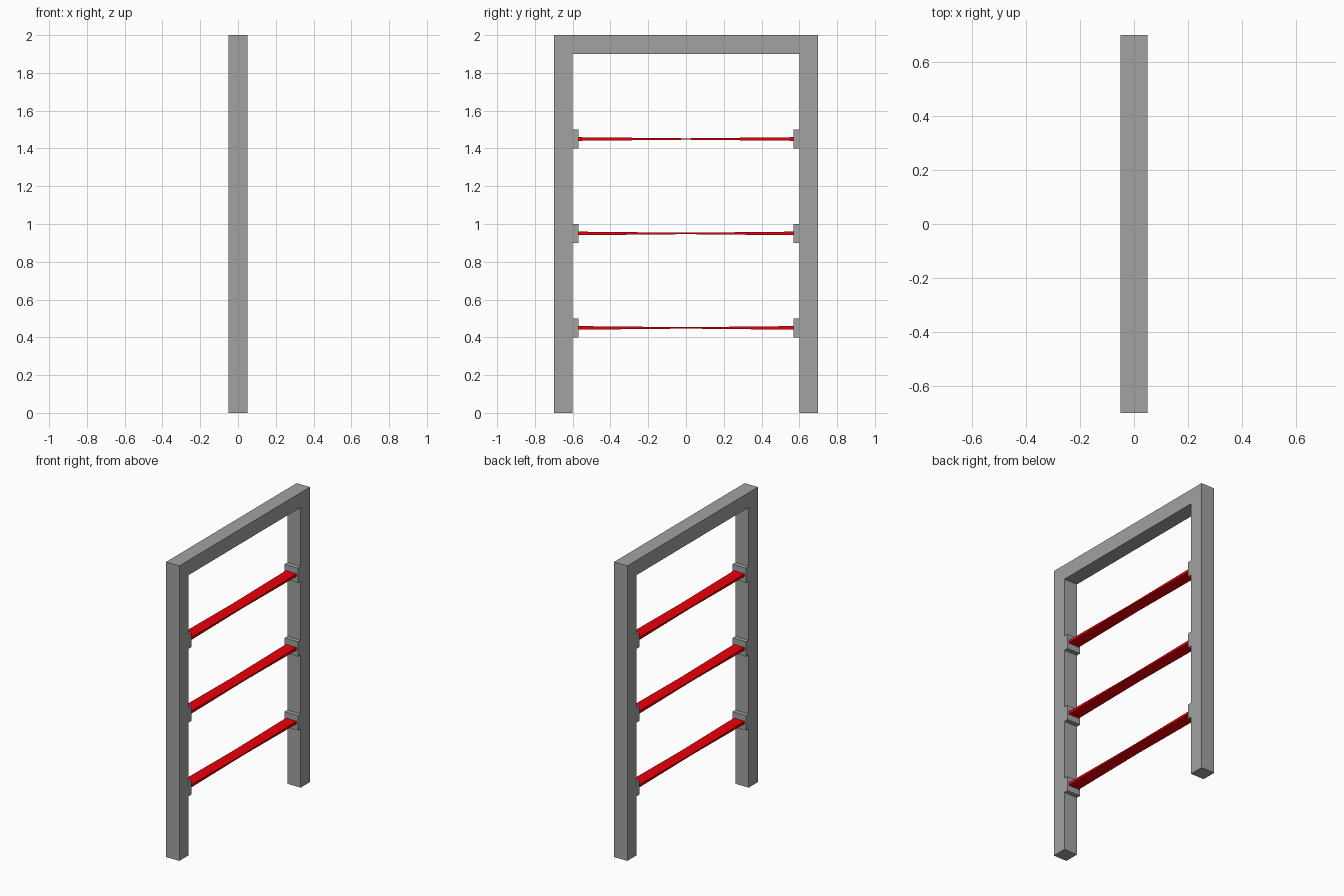
import bpy, bmesh

if "Cube" in bpy.data.objects:
    bpy.data.objects.remove(bpy.data.objects["Cube"])

def material(name, color):
    m = bpy.data.materials.new(name)
    m.diffuse_color = color
    m.use_nodes = True
    m.node_tree.nodes["Principled BSDF"].inputs["Base Color"].default_value = m.diffuse_color
    return m

red = material("beam_red", (0.8, 0.0, 0.003, 1))
grey = material("frame_grey", (0.36, 0.36, 0.36, 1))

def extrude_x(name, profile, half, mat):
    """Extrude a closed (y, z) profile symmetrically along x."""
    bm = bmesh.new()
    face = bm.faces.new([bm.verts.new((-half, y, z)) for y, z in profile])
    ext = bmesh.ops.extrude_face_region(bm, geom=[face])
    verts = [g for g in ext["geom"] if isinstance(g, bmesh.types.BMVert)]
    bmesh.ops.translate(bm, verts=verts, vec=(2 * half, 0, 0))
    bmesh.ops.recalc_face_normals(bm, faces=bm.faces)
    me = bpy.data.meshes.new(name)
    bm.to_mesh(me)
    bm.free()
    me.materials.append(mat)
    ob = bpy.data.objects.new(name, me)
    bpy.context.collection.objects.link(ob)
    return ob

# Doorway-shaped frame
extrude_x("gate_frame", [(-.7, 0), (-.6, 0), (-.6, 1.9), (.6, 1.9),
                         (.6, 0), (.7, 0), (.7, 2), (-.7, 2)], .05, grey)

for i, z in enumerate((.45, .95, 1.45)):
    # Emitter blocks on the inner post faces
    for s, side in ((-1, "left"), (1, "right")):
        extrude_x(f"emitter_{side}_{i}", [(s * .57, z - .05), (s * .6, z - .05),
                                          (s * .6, z + .05), (s * .57, z + .05)], .05, grey)
    # Thin beam, slightly pinched at mid span
    t, c = .0095, .0037
    extrude_x(f"beam_{i}", [(-.57, z - t), (0, z - c), (.57, z - t),
                            (.57, z + t), (0, z + c), (-.57, z + t)], .04, red)
